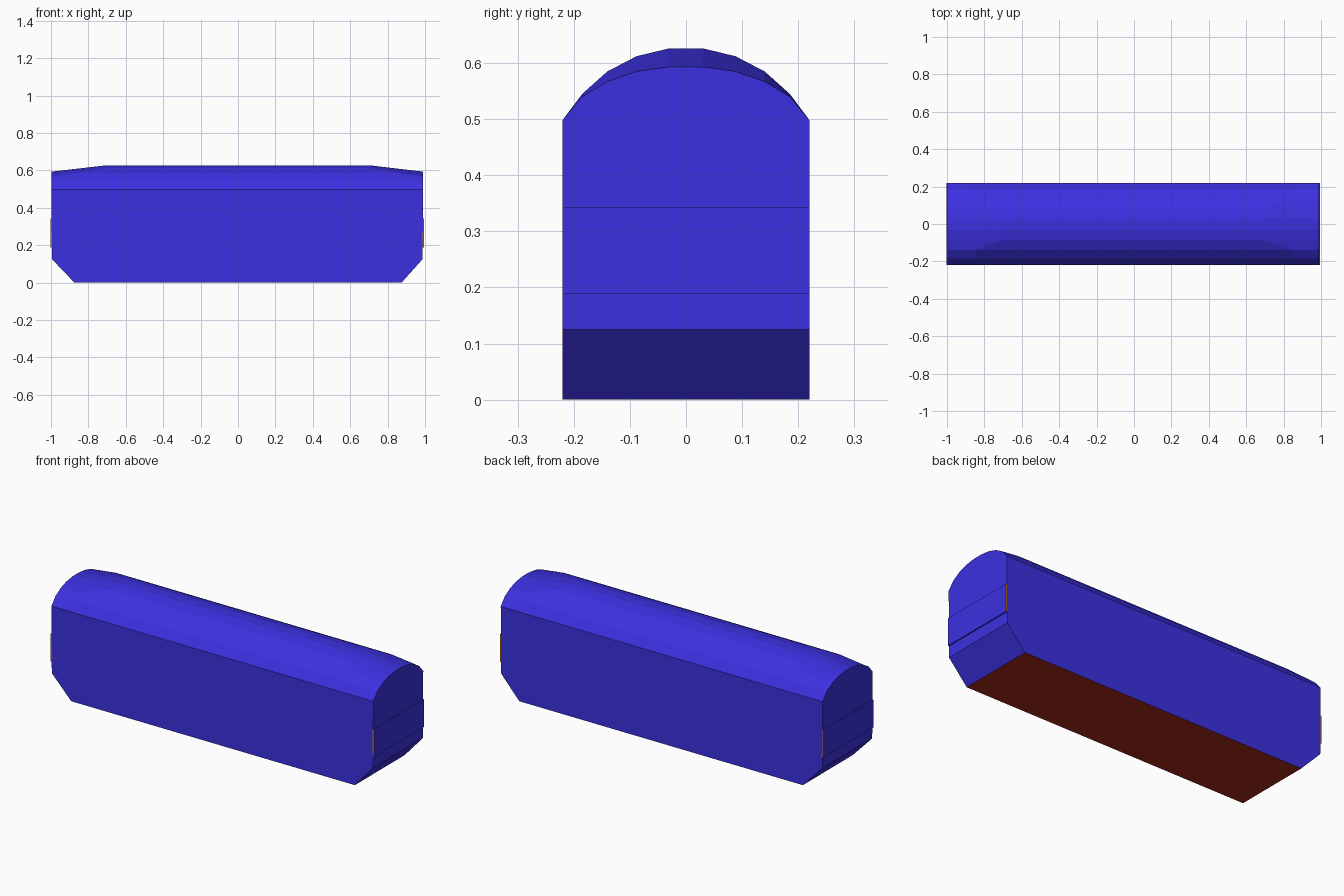
import bpy, bmesh

if "Cube" in bpy.data.objects:
    bpy.data.objects.remove(bpy.data.objects["Cube"])

def material(name, rgb):
    m = bpy.data.materials.new(name)
    m.diffuse_color = (*rgb, 1)
    m.use_nodes = True
    m.node_tree.nodes["Principled BSDF"].inputs["Base Color"].default_value = m.diffuse_color
    return m

blue = material("blue", (0.045, 0.03, 0.75))
red = material("dark_red", (0.40, 0.02, 0.01))
orange = material("orange", (0.6, 0.2, 0.01))

def finish(bm, name, mats, pick):
    bm.normal_update()
    bmesh.ops.recalc_face_normals(bm, faces=bm.faces[:])
    for f in bm.faces:
        f.material_index = pick(f)
    me = bpy.data.meshes.new(name)
    bm.to_mesh(me)
    bm.free()
    for m in mats:
        me.materials.append(m)
    ob = bpy.data.objects.new(name, me)
    bpy.context.collection.objects.link(ob)

# Half of the roof arc: y, full height, height at the tapered end, taper start
half = [(0.22, 0.498, 0.498, 0.95), (0.185, 0.545, 0.540, 0.85), (0.14, 0.585, 0.567, 0.85),
        (0.088, 0.612, 0.585, 0.71), (0.03, 0.626, 0.593, 0.71)]
arc = [(-y, a, b, t) for y, a, b, t in half] + half[::-1]
W = 0.22
ends = {-1: 0.997, 1: 0.989}

# Main shell: vaulted roof, flat sides, chamfered lower ends
bm = bmesh.new()
V = lambda x, y, z: bm.verts.new((x, y, z))
rim, brk, low, base = {}, {}, {}, {}
for s, ex in ends.items():
    rim[s] = [V(s * ex, y, b) for y, a, b, t in arc]
    brk[s] = [V(s * t, y, a) for y, a, b, t in arc]
    low[s] = [V(s * (ex - 0.002), y, 0.125) for y in (-W, W)]
    base[s] = [V(s * 0.875, y, 0) for y in (-W, W)]
    for i in range(len(arc) - 1):
        bm.faces.new((brk[s][i], brk[s][i + 1], rim[s][i + 1], rim[s][i]))
    bm.faces.new([low[s][0]] + rim[s] + [low[s][1]])
    bm.faces.new((low[s][0], low[s][1], base[s][1], base[s][0]))
for i in range(len(arc) - 1):
    bm.faces.new((brk[-1][i], brk[-1][i + 1], brk[1][i + 1], brk[1][i]))
for k, j in ((0, 0), (1, -1)):
    bm.faces.new((base[-1][k], base[1][k], low[1][k], rim[1][j], brk[1][j],
                  brk[-1][j], rim[-1][j], low[-1][k]))
bm.faces.new((base[-1][0], base[-1][1], base[1][1], base[1][0]))
finish(bm, "body_shell", [blue, red], lambda f: 1 if f.normal.z < -0.95 else 0)

# Thin end panels, blue outside with orange edges
for s, name in ((-1, "left_end_panel"), (1, "right_end_panel")):
    bm = bmesh.new()
    bmesh.ops.create_cube(bm, size=1)
    inner, outer = ends[s] - 0.006, ends[s] + 0.005
    for v in bm.verts:
        x = outer if v.co.x * s > 0 else inner
        v.co = (s * x, v.co.y * 2 * W, 0.265 + v.co.z * 0.154)
    finish(bm, name, [blue, orange], lambda f: 1 if abs(f.normal.y) > 0.9 else 0)
